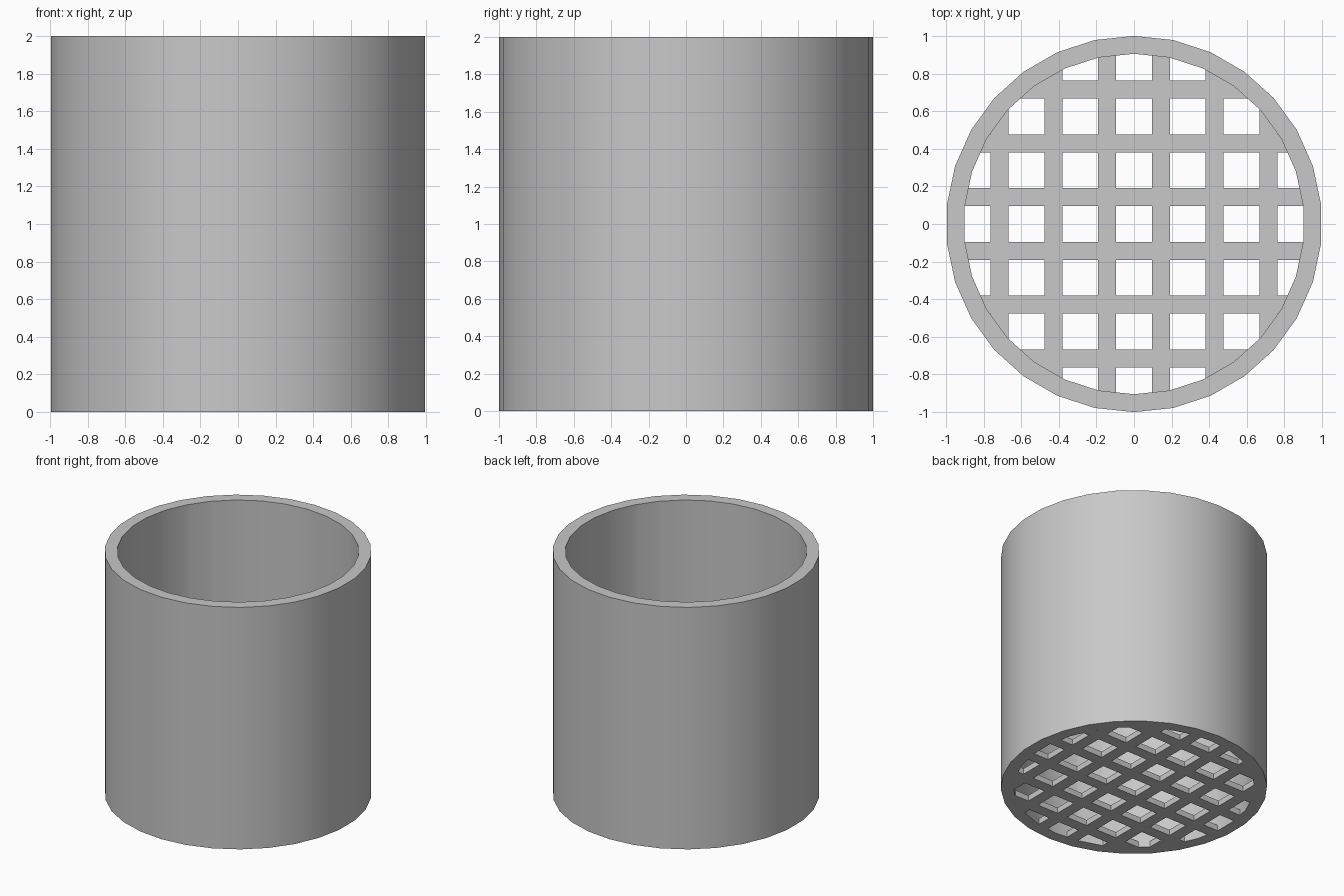
import bpy, bmesh
from math import sin, cos, pi, radians
from mathutils import Vector

cube = bpy.data.objects.get("Cube")
if cube:
    bpy.data.objects.remove(cube, do_unlink=True)

SIDES = 30
R_OUT, WALL, HEIGHT = 1.0, 0.095, 2.0
R_IN = R_OUT - WALL
FLOOR = 0.048
PITCH, BAR = 0.286, 0.095

grey = bpy.data.materials.new("light grey")
grey.use_nodes = True
colour = (0.58, 0.58, 0.58, 1)
grey.diffuse_color = colour
grey.node_tree.nodes["Principled BSDF"].inputs["Base Color"].default_value = colour

bm = bmesh.new()


def circle(r):
    angles = [pi / 2 + 2 * pi * i / SIDES for i in range(SIDES)]
    return [bm.verts.new((r * cos(a), r * sin(a), 0)) for a in angles]


def is_floor(face):
    return all(v.co.xy.length < R_IN + 0.01 for v in face.verts)


def in_gap(value):
    # Openings are centred on multiples of the pitch
    return abs(value - PITCH * round(value / PITCH)) < (PITCH - BAR) / 2


def raise_faces(faces, dz):
    new = bmesh.ops.extrude_face_region(bm, geom=faces)["geom"]
    verts = [g for g in new if isinstance(g, bmesh.types.BMVert)]
    bmesh.ops.translate(bm, verts=verts, vec=(0, 0, dz))
    return [g for g in new if isinstance(g, bmesh.types.BMFace)]


# Flat base: wall ring around a floor disc
outer, inner = circle(R_OUT), circle(R_IN)
for i in range(SIDES):
    j = (i + 1) % SIDES
    bm.faces.new((outer[i], outer[j], inner[j], inner[i]))
bm.faces.new(inner)

# Score the floor along both edges of every bar
for axis in (Vector((1, 0, 0)), Vector((0, 1, 0))):
    for k in range(-3, 3):
        for side in (-1, 1):
            faces = [f for f in bm.faces if is_floor(f)]
            edges = {e for f in faces for e in f.edges}
            verts = {v for f in faces for v in f.verts}
            offset = (k + 0.5) * PITCH + side * BAR / 2
            bmesh.ops.bisect_plane(bm, geom=faces + list(edges) + list(verts),
                                   plane_co=axis * offset, plane_no=axis, dist=1e-5)

# Open the cells between the bars
holes = []
for f in bm.faces:
    c = f.calc_center_median()
    if is_floor(f) and in_gap(c.x) and in_gap(c.y):
        holes.append(f)
bmesh.ops.delete(bm, geom=holes, context='FACES')

# Thicken the grid, then raise the wall
top = raise_faces(bm.faces[:], FLOOR)
raise_faces([f for f in top if not is_floor(f)], HEIGHT - FLOOR)
bmesh.ops.recalc_face_normals(bm, faces=bm.faces[:])

mesh = bpy.data.meshes.new("strainer_cup")
bm.to_mesh(mesh)
bm.free()
mesh.materials.append(grey)
cup = bpy.data.objects.new("strainer_cup", mesh)
bpy.context.collection.objects.link(cup)

# Smooth walls with crisp rims
bpy.ops.object.select_all(action='DESELECT')
cup.select_set(True)
bpy.context.view_layer.objects.active = cup
bpy.ops.object.shade_smooth_by_angle(angle=radians(30))
